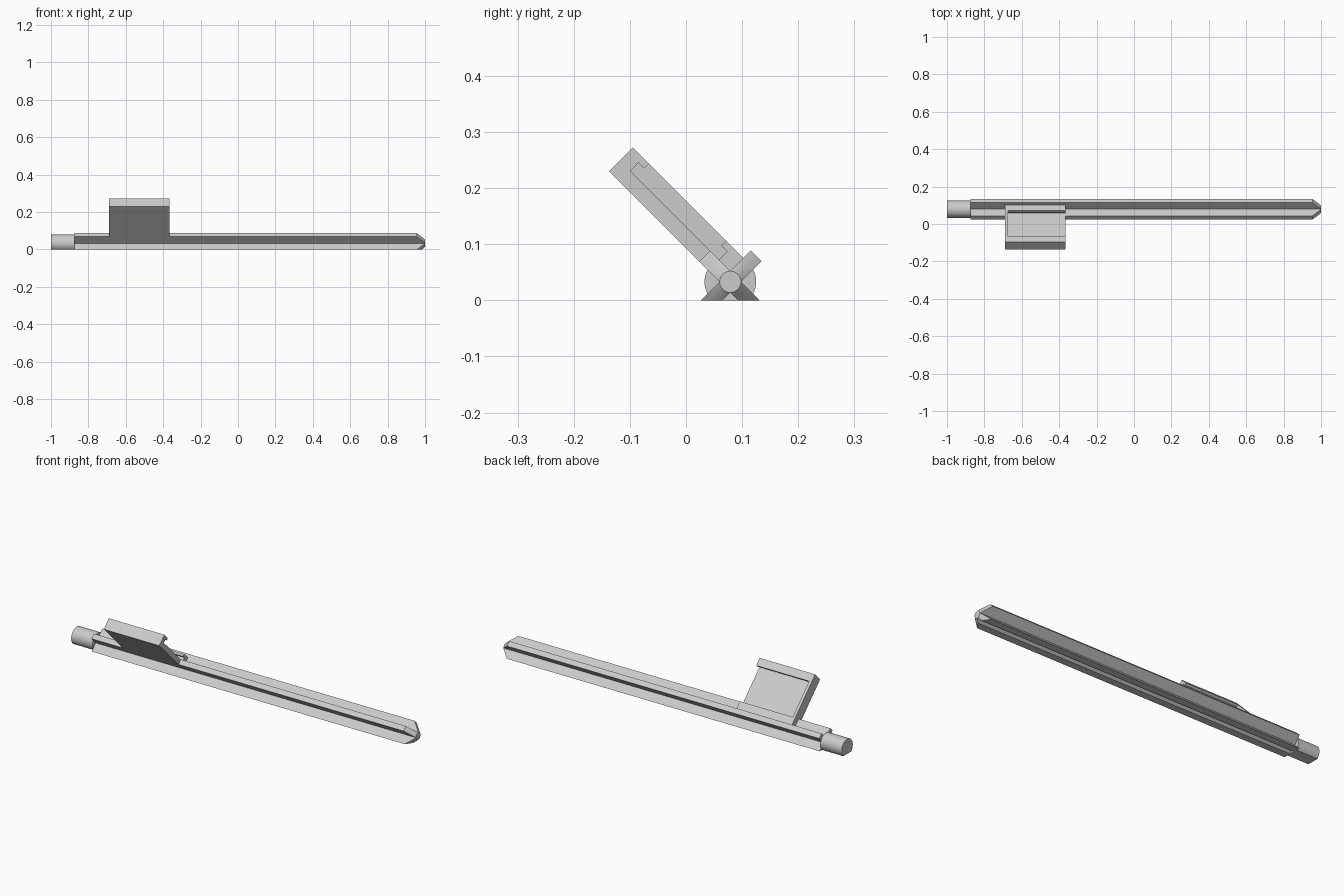
import bpy
import bmesh
import math
from mathutils import Matrix, Vector

old = bpy.data.objects.get("Cube")
if old:
    bpy.data.objects.remove(old, do_unlink=True)

grey = bpy.data.materials.new("plain grey")
grey.use_nodes = True
colour = (0.6, 0.6, 0.6, 1)
grey.diffuse_color = colour
grey.node_tree.nodes["Principled BSDF"].inputs["Base Color"].default_value = colour

# Shank axis position, half thickness of a fin, fin reach, bow radius
AXIS_Y, AXIS_Z = 0.079, 0.033
T, REACH, R = 0.0136, 0.065, 0.046
S = math.sqrt(0.5)


def to_world(x, u, v):
    """u runs up towards the front, v up towards the back, both at 45 degrees."""
    return Vector((x, AXIS_Y + (v - u) * S, AXIS_Z + (u + v) * S))


def make_object(name, bm):
    bmesh.ops.recalc_face_normals(bm, faces=bm.faces)
    mesh = bpy.data.meshes.new(name)
    bm.to_mesh(mesh)
    bm.free()
    mesh.materials.append(grey)
    obj = bpy.data.objects.new(name, mesh)
    bpy.context.collection.objects.link(obj)
    return obj


def prism(name, profile, x0, x1):
    bm = bmesh.new()
    face = bm.faces.new([bm.verts.new(to_world(x0, u, v)) for u, v in profile])
    ext = bmesh.ops.extrude_face_region(bm, geom=[face])["geom"]
    verts = [e for e in ext if isinstance(e, bmesh.types.BMVert)]
    bmesh.ops.translate(bm, vec=(x1 - x0, 0, 0), verts=verts)
    return make_object(name, bm)


def round_bar(name, x0, x1, r0, r1, segments):
    bm = bmesh.new()
    place = Matrix.Translation(((x0 + x1) / 2, AXIS_Y, AXIS_Z)) @ Matrix.Rotation(math.pi / 2, 4, "Y")
    bmesh.ops.create_cone(bm, cap_ends=True, segments=segments, radius1=r0,
                          radius2=r1, depth=x1 - x0, matrix=place)
    return make_object(name, bm)


def cut(obj, cutter, operation):
    mod = obj.modifiers.new("cut", "BOOLEAN")
    mod.operation = operation
    mod.solver = "EXACT"
    mod.object = cutter
    bpy.context.view_layer.objects.active = obj
    bpy.ops.object.modifier_apply(modifier=mod.name)


# Cross-shaped shank: one fin outline repeated around the axis
cross = []
for k in range(4):
    c, s = (1, 0, -1, 0)[k], (0, 1, 0, -1)[k]
    for u, v in ((REACH, -T), (REACH, T), (T, T)):
        cross.append((u * c - v * s, u * s + v * c))
shank = prism("cross_shank", cross, -0.875, 1)

# Round stub at the rear end
stub = round_bar("round_stub", -1, -0.875, R, R, 64)

# Conical tip and flat underside
cone = round_bar("tip_cutter", -1.5, 1, 2.519, 0.019, 128)
bm = bmesh.new()
bmesh.ops.create_cube(bm, size=1, matrix=Matrix.Translation((0, 0, -0.5)) @ Matrix.Diagonal((3, 1, 1, 1)))
floor = make_object("floor_cutter", bm)
cut(shank, cone, "INTERSECT")
for part in (shank, stub):
    cut(part, floor, "DIFFERENCE")
for helper in (cone, floor):
    bpy.data.objects.remove(helper, do_unlink=True)

# Bit plate: closed end wall, then a slab and two lips forming an undercut slot
END, LIP, WALL = 0.292, 0.034, -0.675
LEFT, RIGHT = -0.69, -0.365
prism("plate_end_wall", [(REACH, -T), (END, -T), (END, R), (T, R), (T, T), (REACH, T)], LEFT, WALL)
prism("plate_slab", [(REACH, -T), (END, -T), (END, R), (0.251, R), (0.251, LIP),
                     (0.266, LIP), (0.266, T), (REACH, T)], WALL, RIGHT)
prism("plate_lower_lip", [(T, T), (0.042, T), (0.042, LIP), (0.057, LIP),
                          (0.057, R), (T, R)], WALL, RIGHT)

# Smooth the round surfaces, keep the edges crisp
bpy.ops.object.select_all(action="DESELECT")
for part in (shank, stub):
    part.select_set(True)
bpy.context.view_layer.objects.active = shank
bpy.ops.object.shade_smooth_by_angle(angle=math.radians(30))
